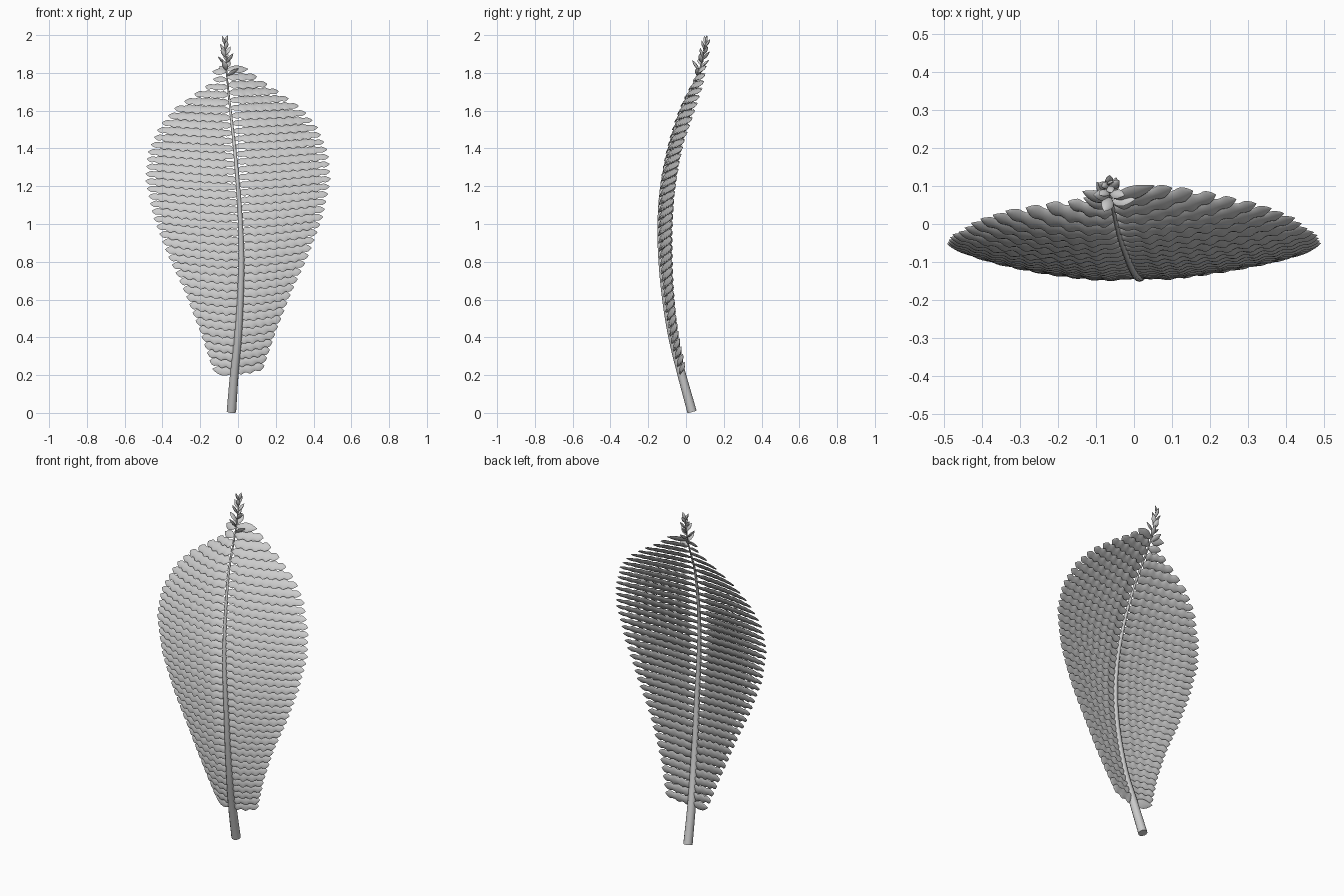
import bpy, math, random
from mathutils import Vector

random.seed(4)
cube = bpy.data.objects.get("Cube")
if cube:
    bpy.data.objects.remove(cube, do_unlink=True)

# Stem centreline, and half width of the frond by height
STEM = [Vector(p) for p in (
    (-.035, .032, .005), (-.02, -.022, .2), (0, -.073, .4), (.012, -.108, .6),
    (.018, -.13, .8), (.013, -.138, 1), (0, -.125, 1.2), (-.018, -.087, 1.4),
    (-.04, -.026, 1.6), (-.06, .065, 1.8), (-.068, .108, 1.96))]
REACH = [(.2, .13), (.4, .2), (.6, .28), (.8, .375), (1, .45), (1.2, .492),
         (1.35, .48), (1.5, .42), (1.6, .34), (1.7, .21), (1.76, .12), (1.83, .04)]


def stem_at(z):
    """Smooth point on the stem at height z."""
    i = max(0, min(len(STEM) - 2, sum(p.z <= z for p in STEM) - 1))
    a, b = STEM[i], STEM[i + 1]
    before, after = STEM[max(i - 1, 0)], STEM[min(i + 2, len(STEM) - 1)]
    f = (z - a.z) / (b.z - a.z)
    m0 = (b - before) * (b.z - a.z) / (b.z - before.z)
    m1 = (after - a) * (b.z - a.z) / (after.z - a.z)
    p = (a * (2*f**3 - 3*f**2 + 1) + m0 * (f**3 - 2*f**2 + f)
         + b * (3*f**2 - 2*f**3) + m1 * (f**3 - f**2))
    return Vector((p.x, p.y, z))


def reach_at(z):
    for (z0, r0), (z1, r1) in zip(REACH, REACH[1:]):
        if z <= z1:
            return r0 + (r1 - r0) * (z - z0) / (z1 - z0)
    return REACH[-1][1]


def add_blade(verts, faces, path, across, half, thick, lobes, steps):
    """Lens-section blade with scalloped margins, swept along path(t)."""
    sides, start = 8, len(verts)
    for i in range(steps + 1):
        t = i / steps
        ahead = (path(min(t + .02, 1)) - path(max(t - .02, 0))).normalized()
        w = (across - ahead * across.dot(ahead)).normalized()
        n = ahead.cross(w)
        if lobes < 3:
            taper, wave = math.sin(math.pi * (.04 + .94 * t)), 1
        else:
            taper = math.sqrt(max(1 - t**5, 0)) * min(1, .3 + 4 * t) + .02
            wave = .84 + .16 * math.cos(math.tau * (lobes * t + .5))
        for k in range(sides):
            a = math.tau * k / sides
            verts.append(path(t) + w * half * taper * wave * math.cos(a)
                         + n * thick * min(taper, 1) * math.sin(a))
    for i in range(steps):
        for k in range(sides):
            a, b = start + i * sides + k, start + i * sides + (k + 1) % sides
            faces.append((a, b, b + sides, a + sides))
    faces.append(tuple(start + k for k in reversed(range(sides))))
    faces.append(tuple(start + steps * sides + k for k in range(sides)))


def make_object(name, verts, faces):
    mesh = bpy.data.meshes.new(name)
    mesh.from_pydata(verts, [], faces)
    mesh.update()
    obj = bpy.data.objects.new(name, mesh)
    bpy.context.collection.objects.link(obj)
    bpy.ops.object.select_all(action='DESELECT')
    obj.select_set(True)
    bpy.context.view_layer.objects.active = obj
    bpy.ops.object.shade_smooth_by_angle(angle=math.radians(50))


# Tapered stem
verts, faces = [], []
rings, sides = 60, 12
for i in range(rings + 1):
    f = i / rings
    z = .006 + 1.95 * f
    centre = stem_at(z)
    tangent = (stem_at(min(z + .01, 1.96)) - stem_at(z - .006)).normalized()
    u = Vector((1, 0, 0))
    u = (u - tangent * u.dot(tangent)).normalized()
    v = tangent.cross(u)
    radius = .023 * (1 - f) + .002
    for k in range(sides):
        a = math.tau * k / sides
        verts.append(centre + (u * math.cos(a) + v * math.sin(a)) * radius)
for i in range(rings):
    for k in range(sides):
        a, b = i * sides + k, i * sides + (k + 1) % sides
        faces.append((a, b, b + sides, a + sides))
faces.append(tuple(reversed(range(sides))))
faces.append(tuple(rings * sides + k for k in range(sides)))
make_object("stem", verts, faces)

# Overlapping leaflets on each side, lower margin forward like roof shingles
COUNT = 40
for name, side in (("left_leaflets", 1), ("right_leaflets", -1)):
    verts, faces = [], []
    for i in range(COUNT):
        z = .222 + 1.59 * i / (COUNT - 1) + .006 * side
        base = stem_at(z)
        length = max(abs(side * reach_at(z) - base.x), .075)
        lift = .14 * (1 - z / 1.8) + .02
        sweep = .15 + .1 * max(0, z - 1.4) / .4
        power = 1.4 if side > 0 else 1.9

        def path(t):
            return base + Vector((side * t, sweep * t**power, lift * t)) * length

        slope = stem_at(z + .02) - stem_at(z - .02)
        tilt = math.atan2(-slope.y, slope.z) - math.radians(24)
        across = Vector((0, -math.sin(tilt), math.cos(tilt)))
        half = .016 + .021 * min(1, length / .22)
        lobes = max(1, round(length / .048))
        add_blade(verts, faces, path, across, half, .007, lobes, max(10, lobes * 6))
    make_object(name, verts, faces)

# Small unfurled leaflets spiralling round the tip
verts, faces = [], []
for i in range(13):
    f = i / 12
    base = stem_at(1.785 + .165 * f)
    turn = i * 2.4 + random.uniform(-.4, .4)
    out = Vector((math.cos(turn), .25 + .8 * math.sin(turn), .6 + 1.2 * f)).normalized()
    length = .072 - .024 * f
    across = Vector((-math.sin(turn), math.cos(turn), random.uniform(-.8, .8)))
    add_blade(verts, faces, lambda t: base + out * length * t, across,
              .018 - .008 * f, .007, 1, 10)
add_blade(verts, faces, lambda t: stem_at(1.955) + Vector((.012, .004, .045)) * t,
          Vector((1, .5, 0)), .009, .005, 1, 10)
make_object("tip_leaflets", verts, faces)
